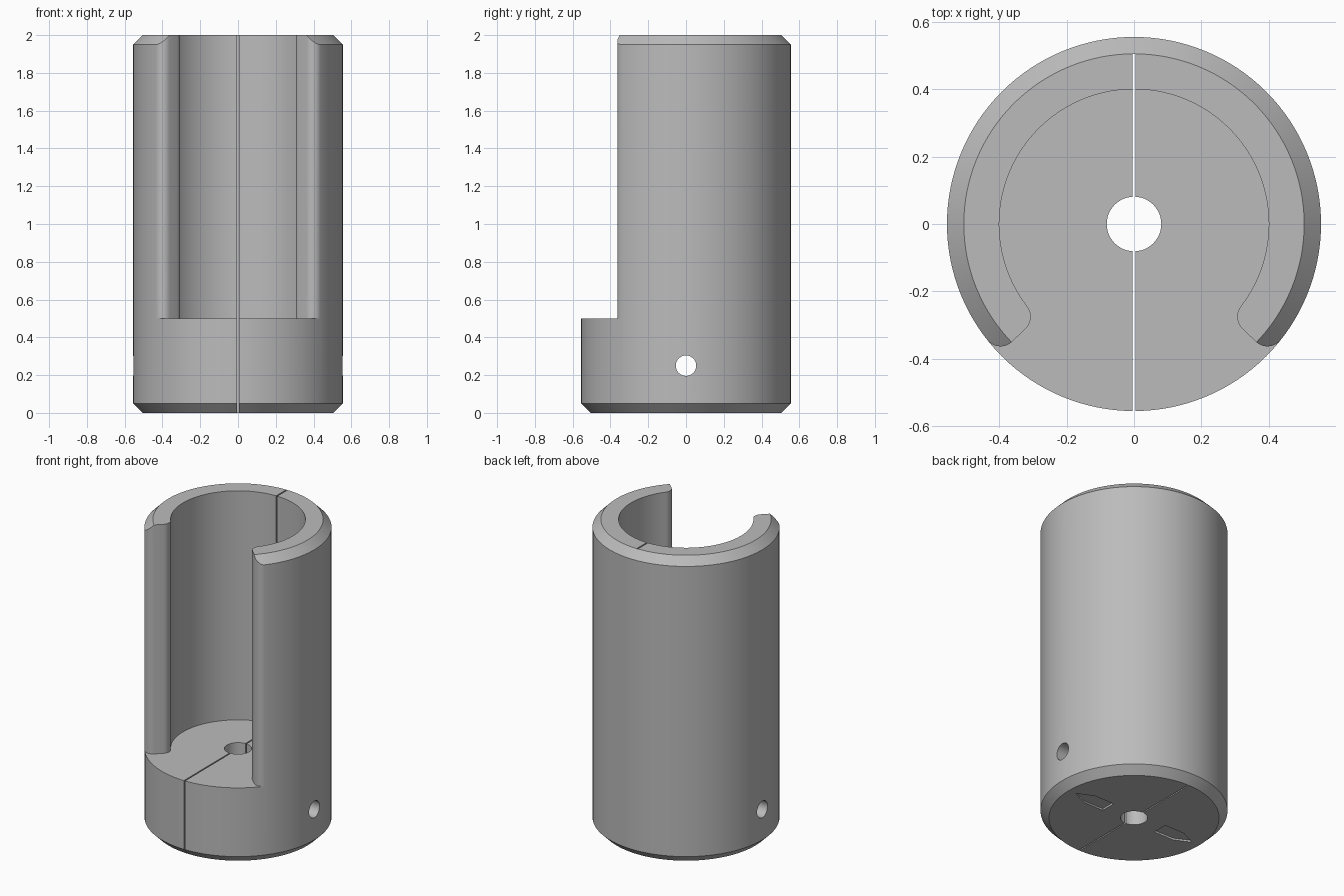
import bpy, bmesh, math
from mathutils import Matrix

R, BORE, BEVEL, FILLET = 0.555, 0.40, 0.05, 0.05
FLOOR, TOP = 0.50, 2.0
SEGS = 128

cube = bpy.data.objects.get("Cube")
if cube:
    bpy.data.objects.remove(cube, do_unlink=True)

grey = bpy.data.materials.new("machined_grey")
grey.use_nodes = True
grey.diffuse_color = (0.5, 0.5, 0.5, 1)
grey.node_tree.nodes["Principled BSDF"].inputs["Base Color"].default_value = (0.5, 0.5, 0.5, 1)


def add_object(name, bm):
    bmesh.ops.recalc_face_normals(bm, faces=bm.faces)
    mesh = bpy.data.meshes.new(name)
    bm.to_mesh(mesh)
    bm.free()
    mesh.materials.append(grey)
    obj = bpy.data.objects.new(name, mesh)
    bpy.context.collection.objects.link(obj)
    return obj


def prism(name, outline, z0, z1):
    bm = bmesh.new()
    face = bm.faces.new([bm.verts.new((x, y, z0)) for x, y in outline])
    ext = bmesh.ops.extrude_face_region(bm, geom=[face])
    verts = [v for v in ext["geom"] if isinstance(v, bmesh.types.BMVert)]
    bmesh.ops.translate(bm, verts=verts, vec=(0, 0, z1 - z0))
    return add_object(name, bm)


def rod(name, radius, depth, matrix):
    bm = bmesh.new()
    bmesh.ops.create_cone(bm, cap_ends=True, segments=48, radius1=radius,
                          radius2=radius, depth=depth, matrix=matrix)
    return add_object(name, bm)


def arc(cx, cy, r, a0, a1, n):
    return [(cx + r * math.cos(a0 + (a1 - a0) * i / n),
             cy + r * math.sin(a0 + (a1 - a0) * i / n)) for i in range(n + 1)]


# Chamfered cylinder body: stacked rings
bm = bmesh.new()
rings = []
for r, z in ((R - BEVEL, 0), (R, BEVEL), (R, TOP - BEVEL), (R - BEVEL, TOP)):
    rings.append([bm.verts.new((r * math.cos(math.tau * i / SEGS),
                                r * math.sin(math.tau * i / SEGS), z)) for i in range(SEGS)])
for lo, hi in zip(rings, rings[1:]):
    for i in range(SEGS):
        j = (i + 1) % SEGS
        bm.faces.new((lo[i], lo[j], hi[j], hi[i]))
bm.faces.new(rings[0])
bm.faces.new(rings[-1])
body = add_object("split_sleeve_body", bm)

# Bore with a front opening whose wall ends are rounded
end = -math.radians(44)
ri, ro = BORE + FILLET, R - FILLET
ai = end + math.asin(FILLET / ri)
ao = end + math.asin(FILLET / ro)
half = arc(0, 0, BORE, math.pi / 2, ai, 48)
half += arc(ri * math.cos(ai), ri * math.sin(ai), FILLET,
            ai + math.pi, end + 1.5 * math.pi, 10)[1:]
half += arc(ro * math.cos(ao), ro * math.sin(ao), FILLET, end - math.pi / 2, ao, 10)
half += [(0.9 * math.cos(ao), 0.9 * math.sin(ao)), (0.9, -0.9)]
outline = half + [(-x, y) for x, y in reversed(half[1:])]
cutters = [prism("bore_cutter", outline, FLOOR, TOP + 0.1)]

# Centre hole and cross pin hole
cutters.append(rod("centre_hole_cutter", 0.081, 1.4, Matrix.Translation((0, 0, 0.1))))
cutters.append(rod("pin_hole_cutter", 0.054, 1.4,
                   Matrix.Translation((0, 0, 0.25)) @ Matrix.Rotation(math.pi / 2, 4, "Y")))

# Narrow slit, leaving a thin hinge at the back
w = 0.004
cutters.append(prism("slit_cutter", [(-w, -0.7), (w, -0.7), (w, 0.504), (-w, 0.504)],
                     -0.1, TOP + 0.1))

# Shallow arrow pockets underneath
for side, s in (("left", 1), ("right", -1)):
    arrow = [(0.20, -0.05), (0.345, -0.05), (0.45, 0), (0.345, 0.05), (0.20, 0.05)]
    cutters.append(prism(side + "_arrow_cutter", [(s * x, y) for x, y in arrow], -0.1, 0.012))

for cutter in cutters:
    cutter.hide_render = True
    mod = body.modifiers.new(cutter.name, "BOOLEAN")
    mod.operation = "DIFFERENCE"
    mod.solver = "EXACT"
    mod.object = cutter

bpy.ops.object.select_all(action="DESELECT")
body.select_set(True)
bpy.context.view_layer.objects.active = body
for mod in list(body.modifiers):
    bpy.ops.object.modifier_apply(modifier=mod.name)
for cutter in cutters:
    bpy.data.objects.remove(cutter, do_unlink=True)
bpy.ops.object.shade_smooth_by_angle(angle=math.radians(30))
